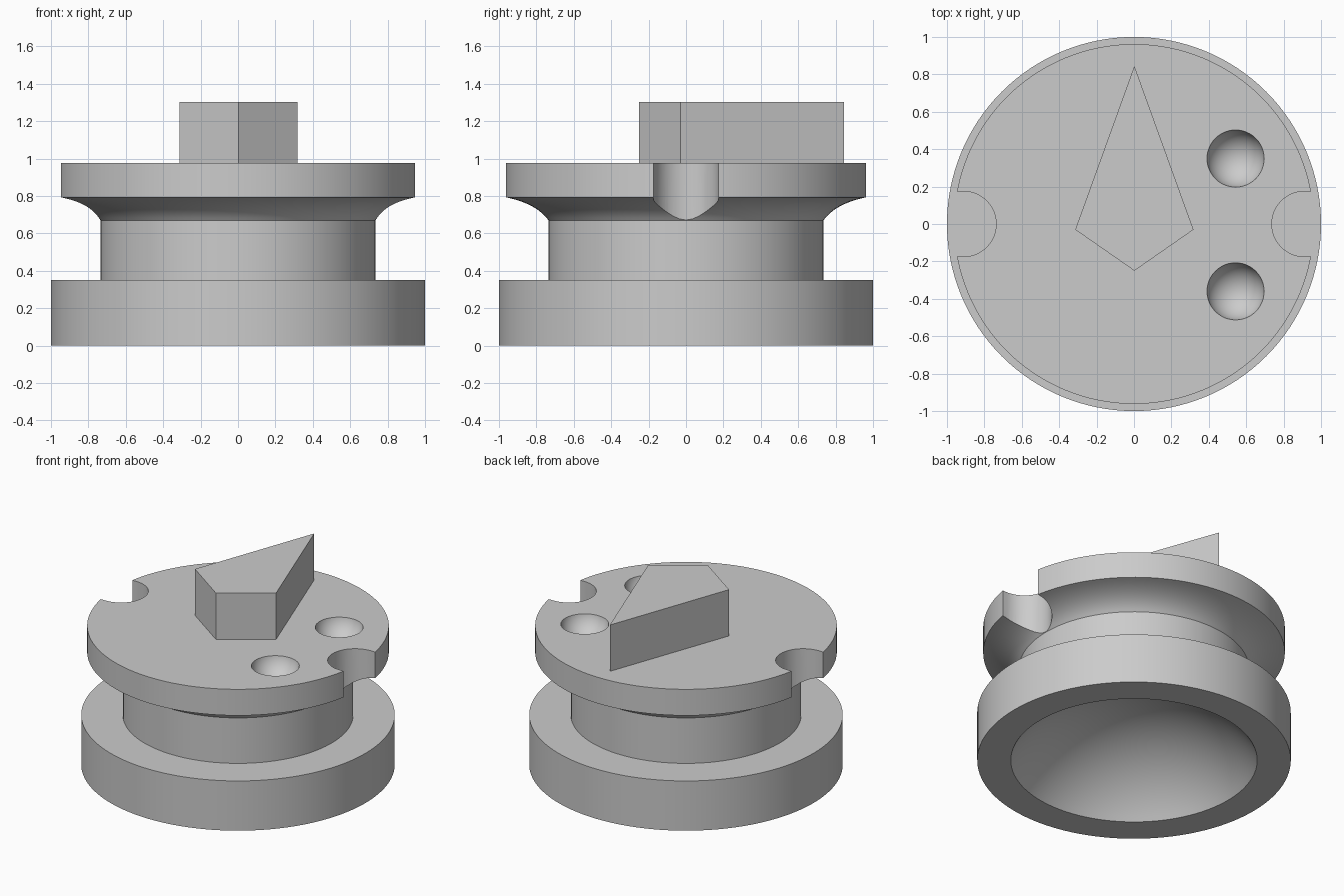
import bpy, bmesh
from math import sin, cos, pi, radians, asin

cube = bpy.data.objects.get("Cube")
if cube:
    bpy.data.objects.remove(cube, do_unlink=True)

grey = bpy.data.materials.new("plain grey")
grey.use_nodes = True
COLOUR = (0.6, 0.6, 0.6, 1)
grey.diffuse_color = COLOUR
grey.node_tree.nodes["Principled BSDF"].inputs["Base Color"].default_value = COLOUR


def make_object(name, bm):
    bmesh.ops.recalc_face_normals(bm, faces=bm.faces)
    mesh = bpy.data.meshes.new(name)
    bm.to_mesh(mesh)
    bm.free()
    mesh.materials.append(grey)
    obj = bpy.data.objects.new(name, mesh)
    bpy.context.collection.objects.link(obj)
    return obj


def prism(name, points, z0, z1):
    bm = bmesh.new()
    face = bm.faces.new([bm.verts.new((x, y, z0)) for x, y in points])
    top = bmesh.ops.extrude_face_region(bm, geom=[face])["geom"]
    verts = [v for v in top if isinstance(v, bmesh.types.BMVert)]
    bmesh.ops.translate(bm, verts=verts, vec=(0, 0, z1 - z0))
    return make_object(name, bm)


def lathe(name, profile, steps=128):
    bm = bmesh.new()
    verts = [bm.verts.new((r, 0, z)) for r, z in profile]
    edges = [bm.edges.new(pair) for pair in zip(verts, verts[1:])]
    bmesh.ops.spin(bm, geom=verts + edges, cent=(0, 0, 0), axis=(0, 0, 1),
                   angle=2 * pi, steps=steps)
    bmesh.ops.remove_doubles(bm, verts=bm.verts, dist=0.0005)
    return make_object(name, bm)


def cut(target, cutter):
    mod = target.modifiers.new("cut", "BOOLEAN")
    mod.operation = "DIFFERENCE"
    mod.solver = "EXACT"
    mod.object = cutter
    bpy.context.view_layer.objects.active = target
    bpy.ops.object.modifier_apply(modifier=mod.name)
    bpy.data.objects.remove(cutter, do_unlink=True)


def bend(start, control, end, steps=12):
    return [tuple(a * (1 - t) ** 2 + 2 * b * t * (1 - t) + c * t * t
                  for a, b, c in zip(start, control, end))
            for t in (i / steps for i in range(steps + 1))]


# Turned body: hollow cut as a ball segment, wide foot, neck, concave flare, flange
MOUTH, DEPTH, NECK, RIM, TOP = 0.786, 0.42, 0.735, 0.962, 0.977
ball = (MOUTH ** 2 + DEPTH ** 2) / (2 * DEPTH)
spread = asin(MOUTH / ball)
hollow = [(ball * sin(a), DEPTH - ball * (1 - cos(a)))
          for a in (spread * i / 24 for i in range(25))]
flare = bend((NECK, 0.67), (0.8, 0.76), (RIM, 0.793))
body = lathe("pedestal_body", hollow + [(1, 0), (1, 0.35), (NECK, 0.35)]
             + flare + [(RIM, TOP), (0, TOP)])

# Round-ended notches on both sides of the flange
NOTCH, CENTRE = 0.175, 0.912
for side in (1, -1):
    arc = [(side * (CENTRE - NOTCH * sin(a)), NOTCH * cos(a))
           for a in (i * pi / 32 for i in range(33))]
    cut(body, prism("notch_cutter", arc + [(side * 1.2, -NOTCH), (side * 1.2, NOTCH)],
                    0.45, 1.2))

# Two round dimples in the top
for y in (0.35, -0.36):
    bm = bmesh.new()
    bmesh.ops.create_uvsphere(bm, u_segments=48, v_segments=24, radius=0.156)
    bmesh.ops.translate(bm, verts=bm.verts, vec=(0.543, y, TOP + 0.03))
    cut(body, make_object("dimple_cutter", bm))

# Kite-shaped pointer block
prism("pointer_block", [(0.002, 0.845), (-0.314, -0.03), (0.002, -0.25), (0.318, -0.03)],
      TOP - 0.01, 1.303)

bpy.ops.object.select_all(action="DESELECT")
body.select_set(True)
bpy.context.view_layer.objects.active = body
bpy.ops.object.shade_smooth_by_angle(angle=radians(25))
